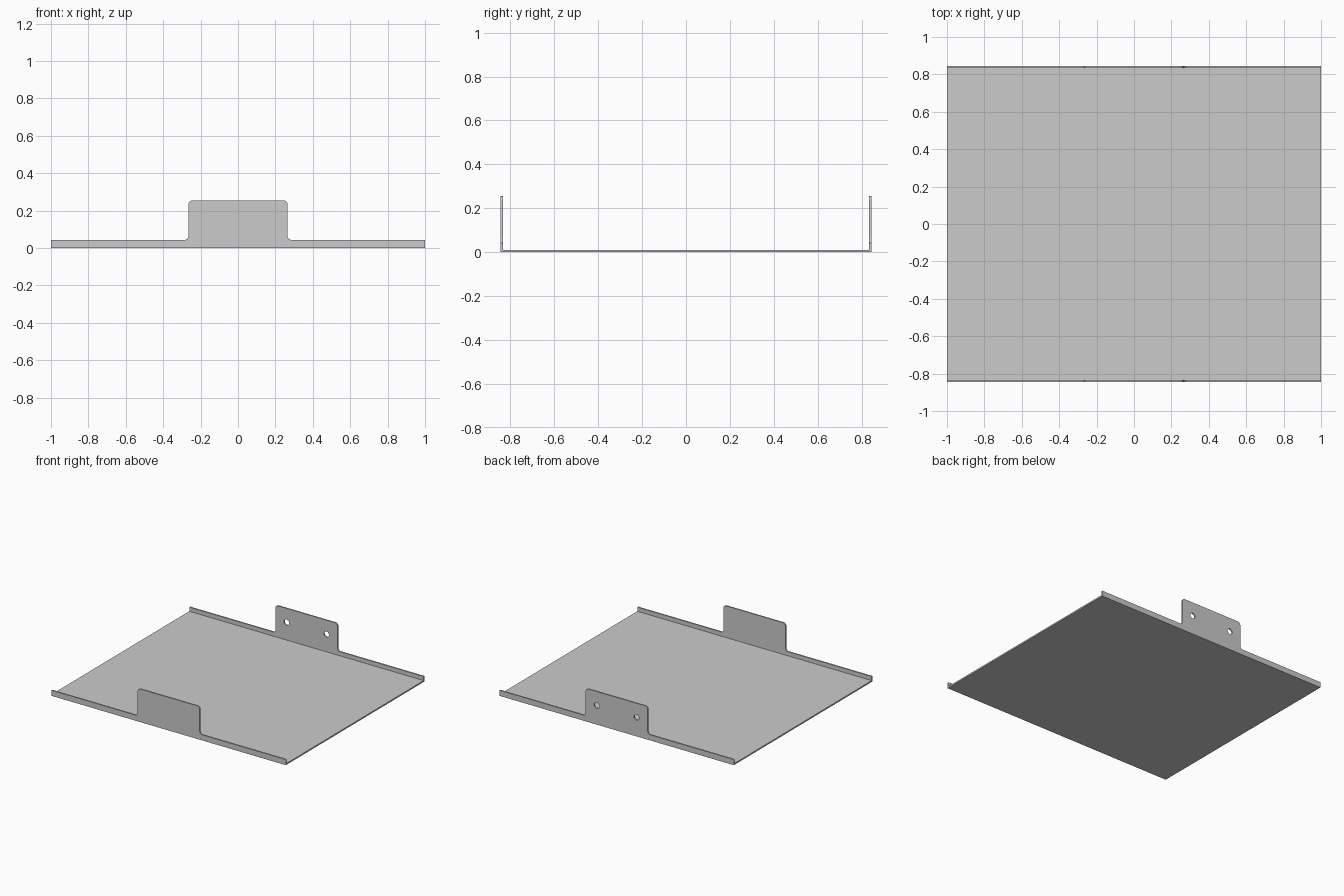
import bpy
from math import sin, cos, pi

if "Cube" in bpy.data.objects:
    bpy.data.objects.remove(bpy.data.objects["Cube"])

HALF_Y, T = 0.845, 0.011          # half depth, sheet thickness
LIP, TOP, TAB = 0.043, 0.255, 0.265  # lip height, tab height, tab half width
R = 0.022                         # corner radius


def arc(cx, cz, r, a0, a1, n=8):
    return [(cx + r * cos(a0 + (a1 - a0) * i / n),
             cz + r * sin(a0 + (a1 - a0) * i / n)) for i in range(n + 1)]


def sheet(name, loops, y):
    """Upright sheet from 2D outlines; extra loops become holes."""
    curve = bpy.data.curves.new(name, 'CURVE')
    curve.dimensions, curve.fill_mode, curve.extrude = '2D', 'BOTH', T / 2
    for pts in loops:
        s = curve.splines.new('POLY')
        s.points.add(len(pts) - 1)
        for p, (x, z) in zip(s.points, pts):
            p.co = (x, z, 0, 1)
        s.use_cyclic_u = True
    ob = bpy.data.objects.new(name, curve)
    ob.location.y = y
    ob.rotation_euler.x = pi / 2
    bpy.context.collection.objects.link(ob)
    bpy.ops.object.select_all(action='DESELECT')
    ob.select_set(True)
    bpy.context.view_layer.objects.active = ob
    bpy.ops.object.convert(target='MESH')
    bpy.ops.object.shade_smooth_by_angle()


# Flange outline: low lip, concave fillet, tab with rounded top, mirrored
right = ([(1, 0), (1, LIP)]
         + arc(TAB + R, LIP + R, R, 1.5 * pi, pi)
         + arc(TAB - R, TOP - R, R, 0, pi / 2))
outline = right + [(-x, z) for x, z in reversed(right)]

# Screw holes, only in the back tab
holes = [arc(x, 0.147, 0.022, 0, 2 * pi, 24)[:-1] for x in (-0.17, 0.17)]

sheet("front_flange", [outline], -HALF_Y + T / 2)
sheet("back_flange", [outline] + holes, HALF_Y - T / 2)

# Floor plate between the flanges
bpy.ops.mesh.primitive_cube_add(size=1, location=(0, 0, T / 2))
floor = bpy.context.object
floor.name = "floor_plate"
floor.scale = (2, 2 * (HALF_Y - T), T)
